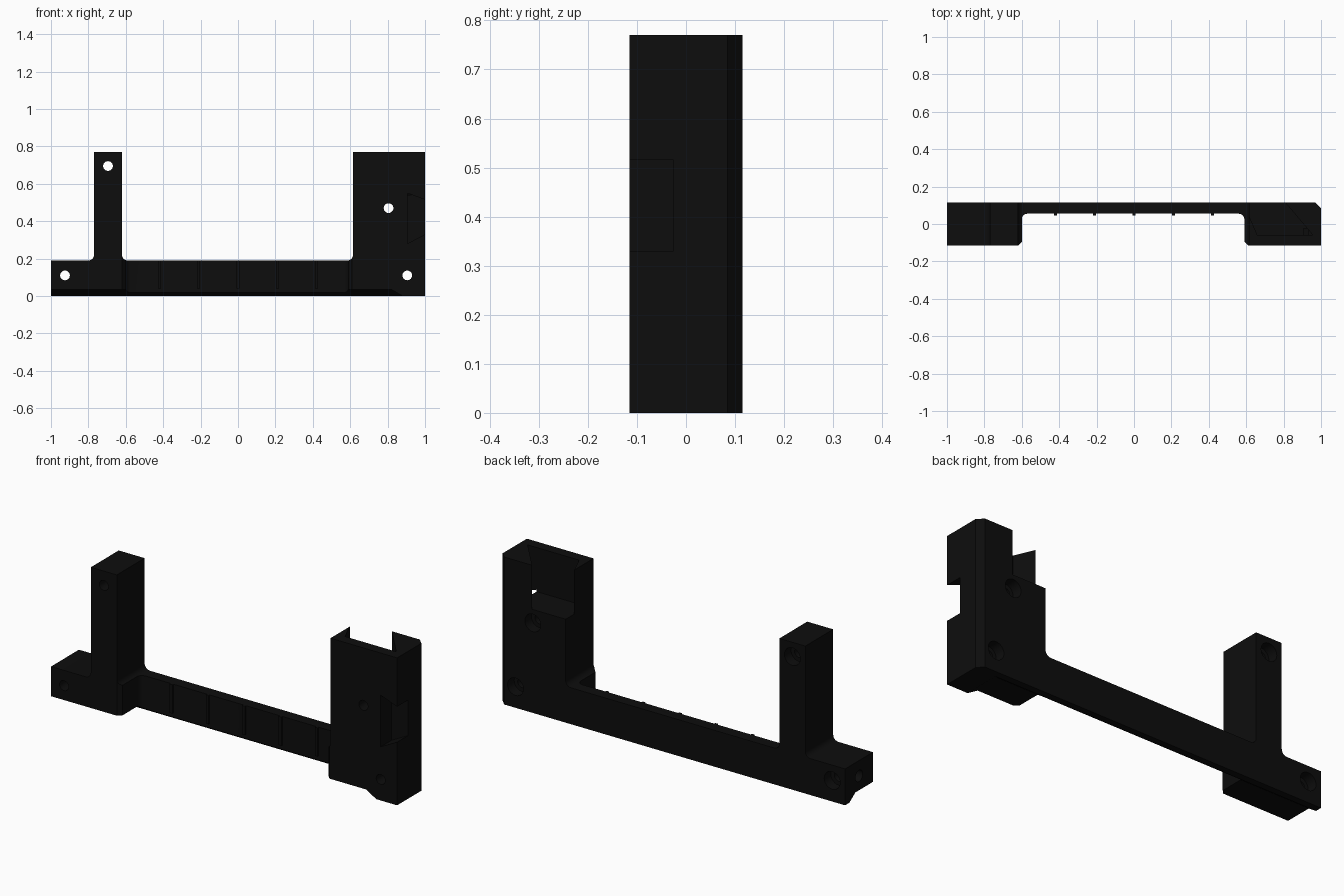
import bpy, bmesh, math

if "Cube" in bpy.data.objects:
    bpy.data.objects.remove(bpy.data.objects["Cube"])

black = bpy.data.materials.new("matte black")
black.diffuse_color = (0.004, 0.004, 0.004, 1)
black.use_nodes = True
black.node_tree.nodes["Principled BSDF"].inputs["Base Color"].default_value = black.diffuse_color

T = 0.115   # half thickness of the bracket
H = 0.77    # full height


def prism(name, pts, axis, a, b):
    """Extrude a 2D outline along an axis between a and b."""
    def place(p, t):
        u, v = p
        return {'x': (t, u, v), 'y': (u, t, v), 'z': (u, v, t)}[axis]
    bm = bmesh.new()
    lo = [bm.verts.new(place(p, a)) for p in pts]
    hi = [bm.verts.new(place(p, b)) for p in pts]
    n = len(pts)
    bm.faces.new(lo)
    bm.faces.new(hi[::-1])
    for i in range(n):
        bm.faces.new((lo[i], hi[i], hi[(i + 1) % n], lo[(i + 1) % n]))
    bmesh.ops.recalc_face_normals(bm, faces=bm.faces)
    me = bpy.data.meshes.new(name)
    bm.to_mesh(me)
    bm.free()
    me.materials.append(black)
    ob = bpy.data.objects.new(name, me)
    bpy.context.collection.objects.link(ob)
    return ob


def arc(cx, cy, r, start, end, n=6):
    return [(cx + r * math.cos(math.radians(start + (end - start) * i / n)),
             cy + r * math.sin(math.radians(start + (end - start) * i / n))) for i in range(n + 1)]


def combine(target, tool, op='DIFFERENCE'):
    mod = target.modifiers.new("cut", 'BOOLEAN')
    mod.operation, mod.object, mod.solver = op, tool, 'EXACT'
    bpy.context.view_layer.objects.active = target
    bpy.ops.object.modifier_apply(modifier=mod.name)
    bpy.data.objects.remove(tool)


# Bracket: front outline with filleted uprights, trimmed by the U-shaped plan
r, z = 0.03, 0.19
front = [(-1, 0), (1, 0), (1, H), (0.615, H)]
front += arc(0.615 - r, z + r, r, 0, -90)
front += arc(-0.62 + r, z + r, r, 270, 180)
front += [(-0.62, H), (-0.77, H)]
front += arc(-0.77 - r, z + r, r, 0, -90)
front += [(-1, z)]
bracket = prism("bracket", front, 'y', -T - 0.1, T + 0.1)

plan = [(-1, -T), (-0.62, -T), (-0.6, -T + 0.02)]
plan += arc(-0.6 + r, 0.055 - r, r, 180, 90)
plan += arc(0.59 - r, 0.055 - r, r, 90, 0)
plan += [(0.59, -T + 0.02), (0.61, -T), (1, -T), (1, T - 0.03), (0.97, T), (-1, T)]
combine(bracket, prism("plan", plan, 'z', -0.1, 1), 'INTERSECT')

# Raised underside, ramping back to the floor near the right end
under = prism("underside", [(-0.2, -0.05), (0.15, -0.05), (0.08, 0), (0.03, 0.035), (-0.2, 0.035)],
              'x', -1.1, 0.88)
for v in under.data.vertices:
    if v.co.x > 0:
        v.co.x -= v.co.z / 0.035 * 0.06
combine(bracket, under)

# Slanted pocket, open at the top and back of the right upright
combine(bracket, prism("pocket", [(0.66, -0.06), (0.957, -0.06), (0.80, 0.125), (0.58, 0.125)],
                       'z', 0.54, 1))

# Flared notch on the outer front edge
combine(bracket, prism("notch", [(0.905, 0.28), (1, 0.33), (1.05, 0.33), (1.05, 0.515),
                                 (1, 0.515), (0.905, 0.55)], 'y', -0.2, -0.025))

# Eased lower rear corner
corner = prism("corner", [(0.90, -0.02), (1.02, -0.02), (1.02, 0.08), (1, 0.06), (0.975, 0.02),
                          (0.945, 0)], 'y', 0.045, 0.13)
for v in corner.data.vertices:
    if v.co.y < 0.1:
        v.co.x += 0.07
        v.co.z -= 0.06
combine(bracket, corner)

# Screw holes with counterbores at the back
for x, hz in [(-0.925, 0.11), (-0.695, 0.695), (0.805, 0.47), (0.905, 0.11)]:
    combine(bracket, prism("hole", arc(x, hz, 0.026, 0, 345, 23), 'y', -0.2, 0.2))
    combine(bracket, prism("counterbore", arc(x, hz, 0.046, 0, 345, 23), 'y', 0.06, 0.2))

# Blind hole in the left end
combine(bracket, prism("end_hole", arc(0, 0.11, 0.03, 0, 345, 23), 'x', -1.1, -0.96))

# Thin ribs on the front of the crossbar
for i in range(5):
    x = -0.42 + 0.21 * i
    prism("crossbar_rib", [(x - 0.008, 0.046), (x + 0.008, 0.046), (x + 0.008, 0.06),
                           (x - 0.008, 0.06)], 'z', 0.04, 0.19)

bpy.ops.object.select_all(action='DESELECT')
bracket.select_set(True)
bpy.context.view_layer.objects.active = bracket
bpy.ops.object.shade_smooth_by_angle(angle=math.radians(25))
